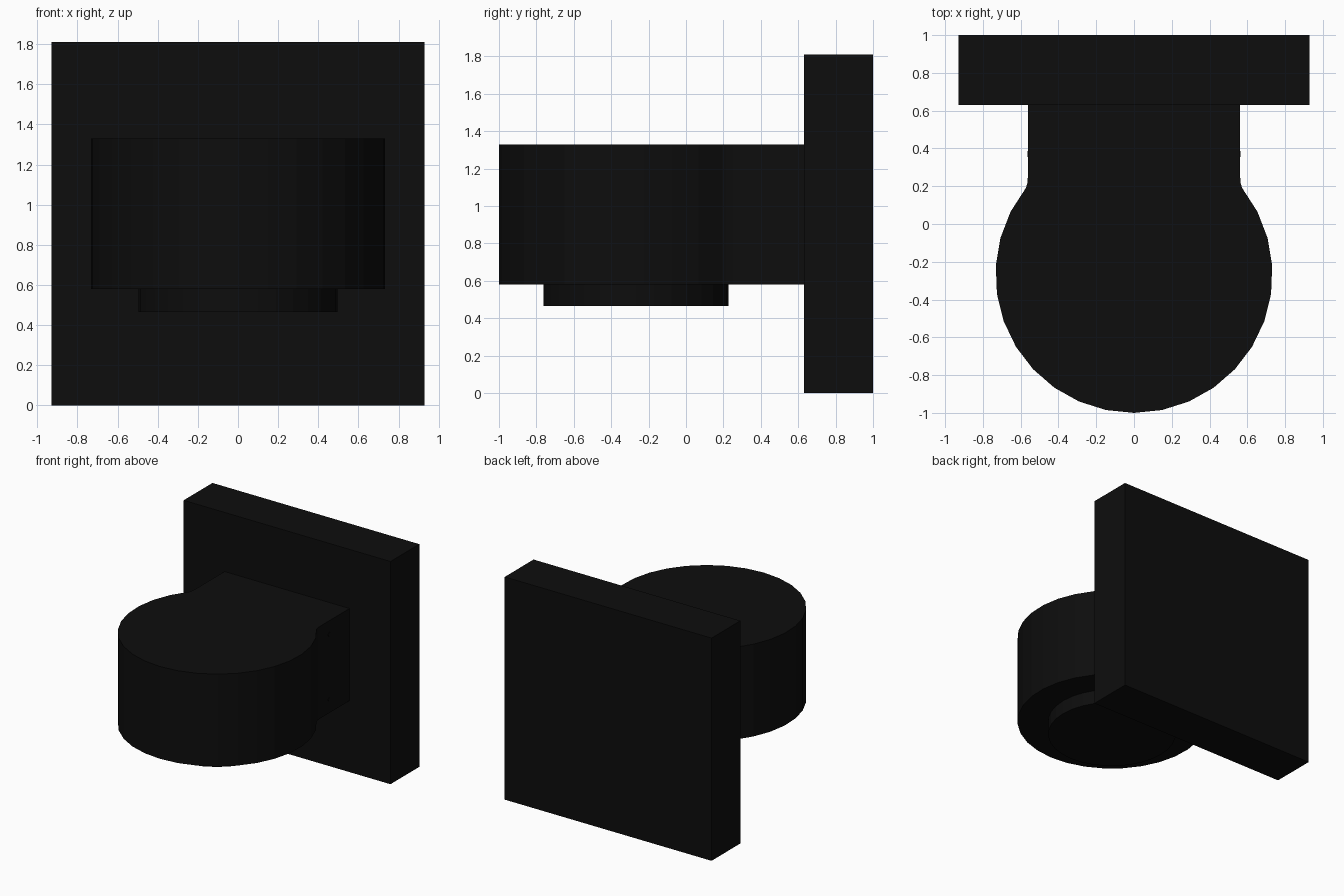
import bpy, bmesh
from math import sin, cos, pi, radians
from mathutils import Matrix

if "Cube" in bpy.data.objects:
    bpy.data.objects.remove(bpy.data.objects["Cube"])

dark = bpy.data.materials.new("dark")
dark.diffuse_color = (0.004, 0.004, 0.004, 1)
dark.use_nodes = True
dark.node_tree.nodes["Principled BSDF"].inputs["Base Color"].default_value = dark.diffuse_color


def finish(name, bm):
    bmesh.ops.recalc_face_normals(bm, faces=bm.faces)
    mesh = bpy.data.meshes.new(name)
    bm.to_mesh(mesh)
    bm.free()
    mesh.materials.append(dark)
    obj = bpy.data.objects.new(name, mesh)
    bpy.context.collection.objects.link(obj)
    return obj


def prism(name, outline, z0, z1):
    """Extrude a plan outline from z0 up to z1."""
    bm = bmesh.new()
    face = bm.faces.new([bm.verts.new((x, y, z0)) for x, y in outline])
    top = bmesh.ops.extrude_face_region(bm, geom=[face])["geom"]
    verts = [v for v in top if isinstance(v, bmesh.types.BMVert)]
    bmesh.ops.translate(bm, verts=verts, vec=(0, 0, z1 - z0))
    return finish(name, bm)


CY, R = -0.267, 0.733

# Wall plate
prism("wall_plate", [(-0.93, 0.63), (0.93, 0.63), (0.93, 1), (-0.93, 1)], 0, 1.81)

# Round head and straight arm in one keyhole outline
step = radians(11.7)
right = [(R * sin(i * step), CY - R * cos(i * step)) for i in range(12)]
right += [(0.565, 0.215), (0.562, 0.25), (0.562, 0.63)]
left = [(-x, y) for x, y in reversed(right[1:])]
prism("round_head_and_arm", right + left, 0.58, 1.33)

# Lower disc under the head
disc = [(0.495 * cos(a * pi / 16), CY + 0.495 * sin(a * pi / 16)) for a in range(32)]
prism("lower_disc", disc, 0.465, 0.58)

# Tiny pins, nearly flush with the sides of the arm
for side, label in ((-1, "left"), (1, "right")):
    for z in (0.69, 1.22):
        bm = bmesh.new()
        place = Matrix.Translation((side * 0.558, 0.37, z)) @ Matrix.Rotation(pi / 2, 4, 'Y')
        bmesh.ops.create_cone(bm, cap_ends=True, segments=12, radius1=0.016,
                              radius2=0.016, depth=0.012, matrix=place)
        finish("arm_pin_" + label, bm)
